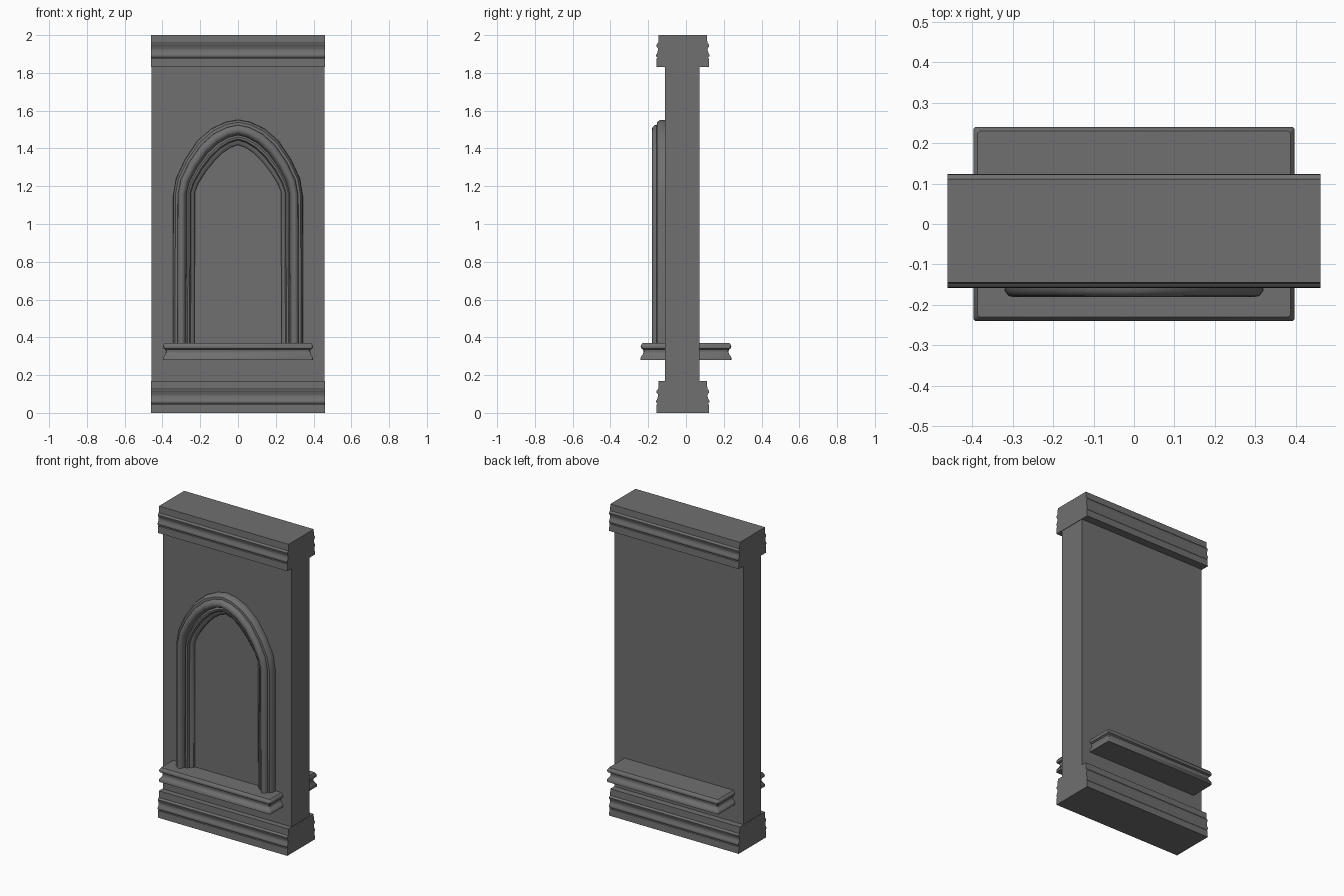
import bpy, bmesh, math

if "Cube" in bpy.data.objects:
    bpy.data.objects.remove(bpy.data.objects["Cube"])

# Dark stone
stone = bpy.data.materials.new("dark_stone")
stone.diffuse_color = (0.16, 0.16, 0.16, 1.0)
stone.use_nodes = True
stone.node_tree.nodes["Principled BSDF"].inputs["Base Color"].default_value = stone.diffuse_color


def make_object(name, rings):
    """Skin a list of equal-length closed sections and cap both ends."""
    bm = bmesh.new()
    loops = [[bm.verts.new(p) for p in ring] for ring in rings]
    n = len(loops[0])
    for a, b in zip(loops, loops[1:]):
        for i in range(n):
            j = (i + 1) % n
            bm.faces.new((a[i], a[j], b[j], b[i]))
    bm.faces.new(loops[0])
    bm.faces.new(loops[-1])
    bmesh.ops.recalc_face_normals(bm, faces=bm.faces[:])
    mesh = bpy.data.meshes.new(name)
    bm.to_mesh(mesh)
    bm.free()
    mesh.materials.append(stone)
    obj = bpy.data.objects.new(name, mesh)
    bpy.context.collection.objects.link(obj)
    bpy.ops.object.select_all(action='DESELECT')
    obj.select_set(True)
    bpy.context.view_layer.objects.active = obj
    bpy.ops.object.shade_smooth_by_angle(angle=math.radians(42))
    return obj


W = 0.461       # half width of the mouldings
YC = -0.017     # depth centre of wall and mouldings

# Wall slab, a hair narrower than the mouldings
make_object("wall_panel", [[(x, -0.11, 0.165), (x, 0.071, 0.165),
                            (x, 0.071, 1.84), (x, -0.11, 1.84)]
                           for x in (-W + 0.003, W - 0.003)])

# Base and cap: the same stepped moulding, run along x on front and back
moulding = [(0.14, 0.0), (0.138, 0.044), (0.134, 0.048), (0.141, 0.056),
            (0.141, 0.064), (0.135, 0.074), (0.132, 0.086), (0.132, 0.098),
            (0.139, 0.108), (0.14, 0.116), (0.134, 0.124), (0.13, 0.126),
            (0.128, 0.168)]
for name, z0 in (("base_moulding", 0.0), ("cap_moulding", 1.832)):
    rings = []
    for x in (-W, W):
        front = [(x, YC - d, z0 + z) for d, z in moulding]
        back = [(x, YC + d, z0 + z) for d, z in reversed(moulding)]
        rings.append(front + back)
    make_object(name, rings)

# Sill: a hollow-edged slab passing through the wall, with small corner chamfers
sill = [(0.0, 0.28), (0.0, 0.293), (0.006, 0.303), (0.013, 0.313), (0.015, 0.325),
        (0.012, 0.336), (0.002, 0.342), (0.0, 0.35), (0.003, 0.36), (0.01, 0.37)]
rings = []
for inset, z in sill:
    x, y, c = 0.397 - inset, 0.24 - inset, 0.005
    rings.append([(x, y - c, z), (x - c, y, z), (c - x, y, z), (-x, y - c, z),
                  (-x, c - y, z), (c - x, -y, z), (x - c, -y, z), (x, c - y, z)])
make_object("window_sill", rings)

# Pointed arch surround: outer and inner paths for one half, blended by the profile
outer = [(0.345, 0.36), (0.343, 1.15), (0.328, 1.24), (0.282, 1.34), (0.215, 1.44),
         (0.14, 1.505), (0.065, 1.54), (0.0, 1.552)]
inner = [(0.23, 0.36), (0.228, 1.17), (0.21, 1.215), (0.172, 1.275), (0.127, 1.332),
         (0.082, 1.377), (0.038, 1.406), (0.0, 1.419)]
# (blend from outer to inner, y)
section = [(0.01, -0.10), (0.0, -0.125), (0.02, -0.14), (0.10, -0.154), (0.21, -0.155),
           (0.22, -0.166), (0.3, -0.178), (0.42, -0.181), (0.52, -0.175),
           (0.59, -0.158), (0.61, -0.145), (0.68, -0.153), (0.77, -0.15),
           (0.82, -0.135), (0.92, -0.132), (1.0, -0.122), (1.0, -0.10)]
half = list(zip(outer, inner))
path = half + [((-o[0], o[1]), (-i[0], i[1])) for o, i in reversed(half[:-1])]
make_object("arch_surround",
            [[(o[0] + (i[0] - o[0]) * t, y, o[1] + (i[1] - o[1]) * t)
              for t, y in section] for o, i in path])
